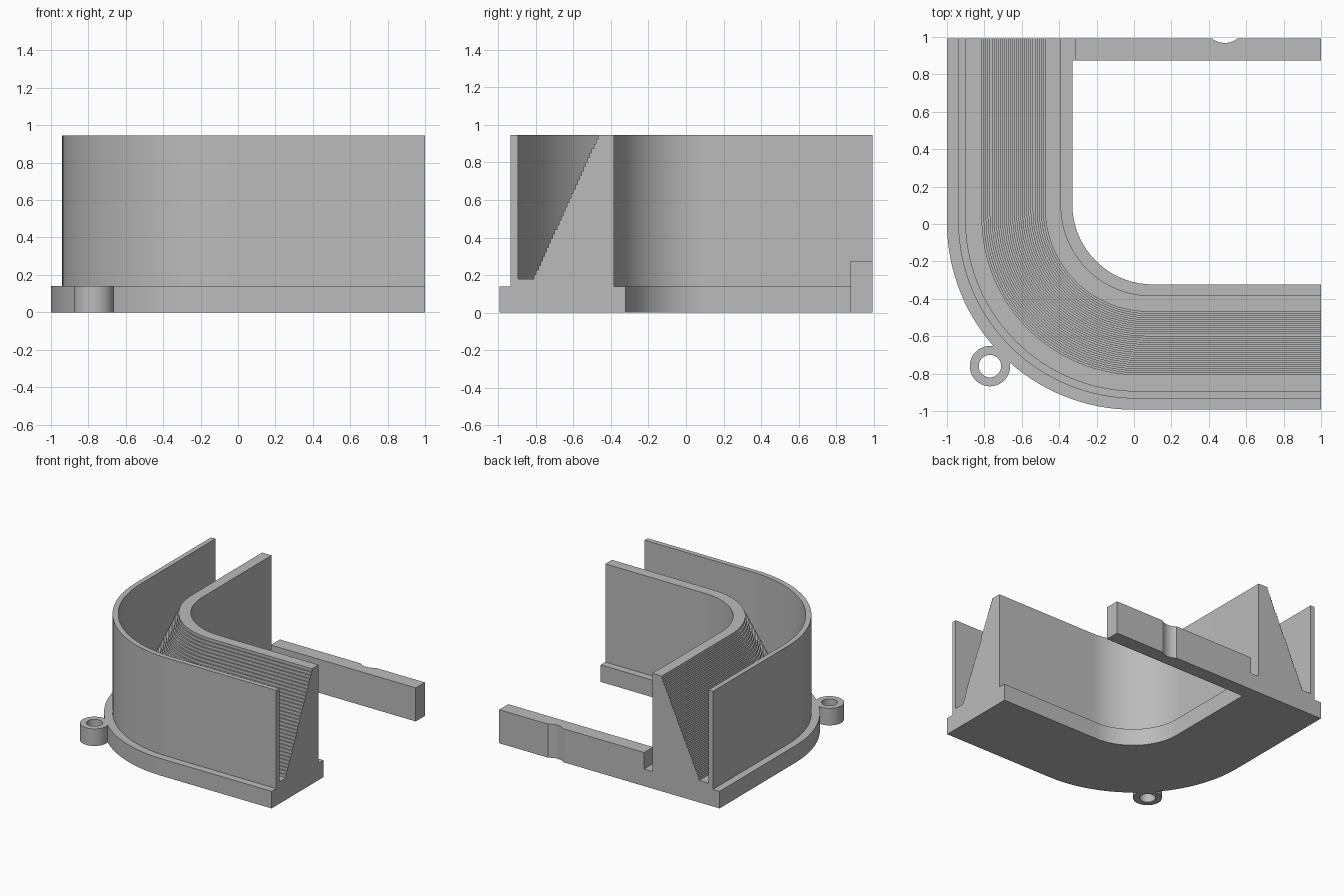
import bpy
import bmesh
from math import sin, cos, pi, radians

if "Cube" in bpy.data.objects:
    bpy.data.objects.remove(bpy.data.objects["Cube"], do_unlink=True)

grey = bpy.data.materials.new("light grey plastic")
grey.use_nodes = True
grey.diffuse_color = (0.5, 0.5, 0.5, 1)
grey.node_tree.nodes["Principled BSDF"].inputs["Base Color"].default_value = (0.5, 0.5, 0.5, 1)

BACK, OUTER, INNER = 0.993, -1.0, -0.33
BASE_H, FLOOR_H, TOP_H = 0.14, 0.18, 0.945
STEPS, ARC = 32, 32


def finish(bm, name):
    bmesh.ops.recalc_face_normals(bm, faces=bm.faces)
    mesh = bpy.data.meshes.new(name)
    bm.to_mesh(mesh)
    bm.free()
    obj = bpy.data.objects.new(name, mesh)
    bpy.context.collection.objects.link(obj)
    mesh.materials.append(grey)
    bpy.ops.object.select_all(action="DESELECT")
    obj.select_set(True)
    bpy.context.view_layer.objects.active = obj
    bpy.ops.object.shade_smooth_by_angle(angle=radians(25))
    return obj


def skin(bm, rings, closed=False):
    """Join successive closed loops of points with quads."""
    loops = [[bm.verts.new(p) for p in ring] for ring in rings]
    pairs = list(zip(loops, loops[1:]))
    if closed:
        pairs.append((loops[-1], loops[0]))
    else:
        bm.faces.new(loops[0])
        bm.faces.new(loops[-1])
    n = len(loops[0])
    for a, b in pairs:
        for i in range(n):
            j = (i + 1) % n
            bm.faces.new((a[i], a[j], b[j], b[i]))


# Cross-section of the channel, with a stepped inner slope
profile = [(OUTER, 0), (OUTER, BASE_H), (-0.94, BASE_H), (-0.94, TOP_H),
           (-0.90, TOP_H), (-0.90, FLOOR_H)]
foot, crest = -0.815, -0.465
for i in range(STEPS):
    d = foot + (crest - foot) * i / STEPS
    profile.append((d, FLOOR_H + (TOP_H - FLOOR_H) * i / STEPS))
    profile.append((d, FLOOR_H + (TOP_H - FLOOR_H) * (i + 1) / STEPS))
profile += [(crest, TOP_H), (-0.39, TOP_H), (-0.39, BASE_H),
            (INNER, BASE_H), (INNER, 0)]


def bend_point(d, z, angle):
    # the bend centre drifts inward for the inner lines
    c = 0.1 * (d - OUTER) / (INNER - OUTER)
    r = c - d
    return (c + r * cos(angle), c + r * sin(angle) + 0.007, z)


# Curved channel swept round the corner
rings = [[(d, BACK, z) for d, z in profile]]
for k in range(ARC + 1):
    a = pi + pi / 2 * k / ARC
    rings.append([bend_point(d, z, a) for d, z in profile])
rings.append([(1, d + 0.007, z) for d, z in profile])
bm = bmesh.new()
skin(bm, rings)
finish(bm, "curved_channel")

# Back bar with a shallow round notch in its rear face
bar_left, bar_front, notch_x, notch_r, lift = -0.315, 0.875, 0.485, 0.11, 0.085
half = (notch_r ** 2 - lift ** 2) ** 0.5
outline = [(bar_left, BACK), (bar_left, bar_front), (1, bar_front), (1, BACK)]
for k in range(13):
    x = half * (1 - k / 6)
    outline.append((notch_x + x, BACK + lift - (notch_r ** 2 - x ** 2) ** 0.5))
bm = bmesh.new()
skin(bm, [[(x, y, z) for x, y in outline] for z in (0, 0.275)])
finish(bm, "back_bar")

# Low link that joins the bar to the channel base
bm = bmesh.new()
link = [(-0.34, bar_front), (-0.31, bar_front), (-0.31, BACK), (-0.34, BACK)]
skin(bm, [[(x, y, z) for x, y in link] for z in (0, BASE_H)])
finish(bm, "bar_link")

# Screw eyelet on the outer corner
bm = bmesh.new()
rings = []
for k in range(40):
    a = 2 * pi * k / 40
    rings.append([(-0.77 + r * cos(a), -0.76 + r * sin(a), z)
                  for r, z in ((0.06, 0), (0.108, 0), (0.108, BASE_H), (0.06, BASE_H))])
skin(bm, rings, closed=True)
finish(bm, "screw_eyelet")
